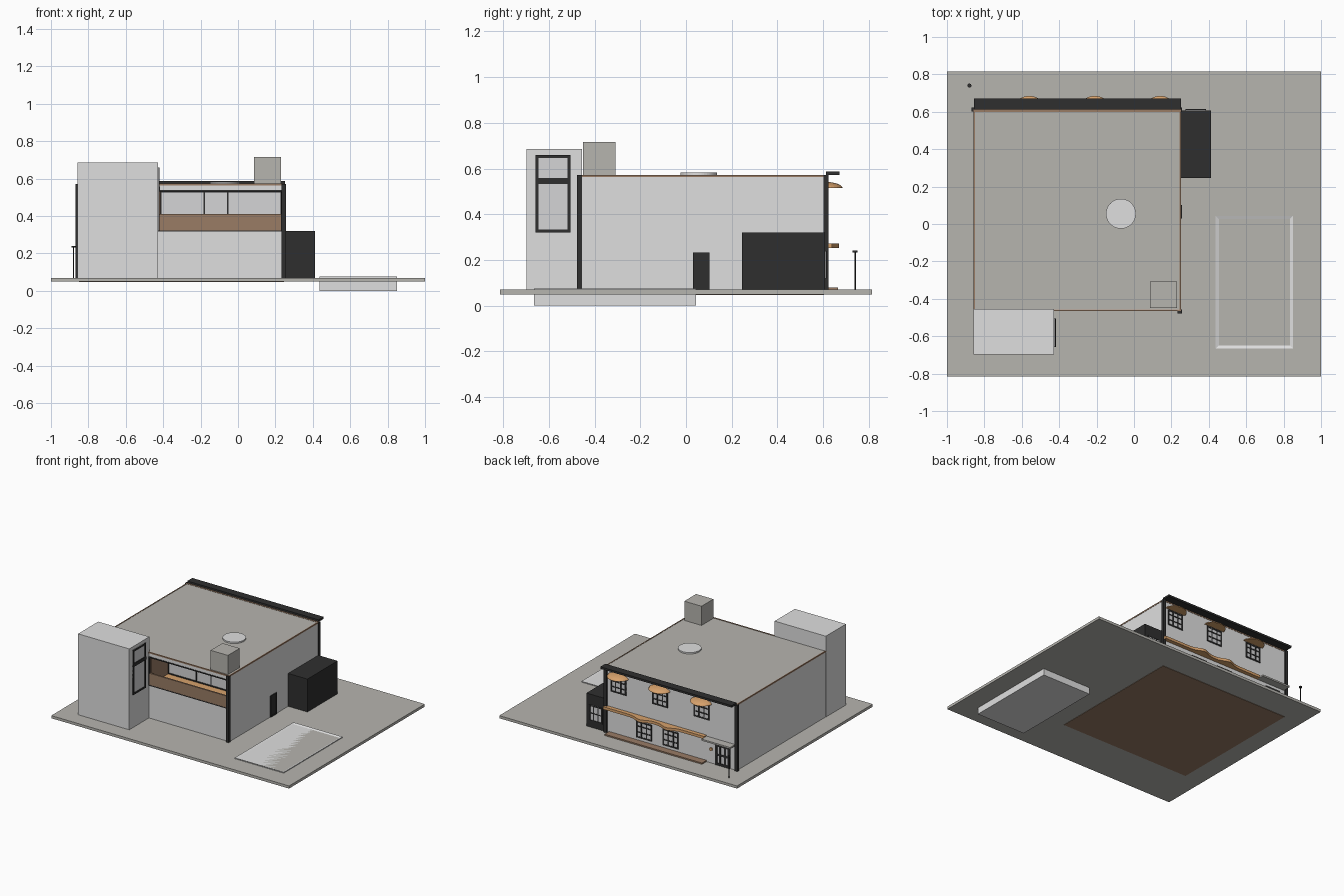
import bpy, bmesh, math
from mathutils import Matrix

if "Cube" in bpy.data.objects:
    bpy.data.objects.remove(bpy.data.objects["Cube"])


def mat(name, r, g, b):
    m = bpy.data.materials.new(name)
    m.diffuse_color = (r, g, b, 1)
    m.use_nodes = True
    m.node_tree.nodes["Principled BSDF"].inputs["Base Color"].default_value = m.diffuse_color
    return m


WHITE = mat("white_wall", .74, .74, .74)
GREY = mat("grey_concrete", .47, .46, .43)
BLACK = mat("black_metal", .028, .028, .028)
BROWN = mat("brown_wood", .32, .20, .13)
TAN = mat("tan_wood", .68, .36, .15)
GLASS = mat("pale_glass", .66, .66, .67)


def finish(name, bm, m):
    me = bpy.data.meshes.new(name)
    bmesh.ops.recalc_face_normals(bm, faces=bm.faces)
    bm.to_mesh(me)
    bm.free()
    me.materials.append(m)
    ob = bpy.data.objects.new(name, me)
    bpy.context.collection.objects.link(ob)
    return ob


def add_box(bm, x0, x1, y0, y1, z0, z1):
    mt = Matrix.Translation(((x0 + x1) / 2, (y0 + y1) / 2, (z0 + z1) / 2)) @ \
        Matrix.Diagonal((x1 - x0, y1 - y0, z1 - z0, 1))
    return bmesh.ops.create_cube(bm, size=1, matrix=mt)


def box(name, m, *dims):
    bm = bmesh.new()
    add_box(bm, *dims)
    return finish(name, bm, m)


def cyl(name, m, x, y, z0, z1, r, n=32, rot=Matrix()):
    bm = bmesh.new()
    bmesh.ops.create_cone(bm, cap_ends=True, segments=n, radius1=r, radius2=r, depth=z1 - z0,
                          matrix=Matrix.Translation((x, y, (z0 + z1) / 2)) @ rot)
    return finish(name, bm, m)


def window(name, axis, pos, a0, a1, z0, z1, cols=(), rows=(), t=.008, d=.006, glass=GLASS, bars=BLACK):
    """Glass plate plus a barred frame, on a wall facing axis 'x' or 'y'. cols/rows are fractions."""
    def dims(a, b, c, e, depth):
        lo, hi = sorted((pos, pos + depth))
        return (lo, hi, a, b, c, e) if axis == 'x' else (a, b, lo, hi, c, e)
    box(name + "_glass", glass, *dims(a0, a1, z0, z1, d * .4))
    bm = bmesh.new()
    add_box(bm, *dims(a0, a0 + t, z0, z1, d))
    add_box(bm, *dims(a1 - t, a1, z0, z1, d))
    add_box(bm, *dims(a0, a1, z0, z0 + t, d))
    add_box(bm, *dims(a0, a1, z1 - t, z1, d))
    for f in cols:
        c = a0 + f * (a1 - a0)
        add_box(bm, *dims(c - t * .4, c + t * .4, z0, z1, d))
    for f in rows:
        c = z0 + f * (z1 - z0)
        add_box(bm, *dims(a0, a1, c - t * .4, c + t * .4, d))
    finish(name + "_frame", bm, bars)


# Ground slab, floor plate seen from below
box("ground_slab", GREY, -1, 1, -.815, .815, .05, .07)
box("floor_plate", BROWN, -.85, .245, -.46, .605, .047, .0495)

# Pool basin with raised rim
bm = bmesh.new()
add_box(bm, .437, .85, -.665, .043, 0, .076)
top = max(bm.faces, key=lambda f: f.calc_center_median().z)
bmesh.ops.inset_region(bm, faces=[top], thickness=.023)
for v in top.verts:
    v.co.z -= .006
finish("pool_basin", bm, WHITE)

# House body with balcony recess cut out
house = box("house_body", WHITE, -.855, .25, -.46, .61, .06, .567)
cutter = box("balcony_cutter", WHITE, -.42, .236, -.6, -.24, .322, .537)
cutter.hide_render = True
cutter.hide_set(True)
mod = house.modifiers.new("recess", 'BOOLEAN')
mod.operation = 'DIFFERENCE'
mod.solver = 'EXACT'
mod.object = cutter

# Roof and its brown edge
box("roof", GREY, -.849, .244, -.454, .604, .56, .571)
bm = bmesh.new()
for d in ((-.857, -.849, -.462, .612), (.244, .252, -.462, .612),
          (-.857, .252, -.464, -.456), (-.857, .252, .6, .612)):
    add_box(bm, *d, .563, .573)
finish("roof_trim", bm, BROWN)
cyl("round_skylight", WHITE, -.07, .055, .565, .582, .08, 40)
box("chimney", GREY, .085, .23, -.45, -.308, .565, .717)
box("back_cornice", BLACK, -.855, .25, .612, .672, .572, .587)

# Corner posts
for i, (x, y) in enumerate(((.246, -.467), (.246, .612), (-.855, .612))):
    box(f"corner_post_{i}", BLACK, x - .013, x + .01, y - .011, y + .011, .07, .572)

# Stair tower with tall side window
box("tower", WHITE, -.857, -.427, -.697, -.455, .06, .685)
window("tower_window", 'x', -.427, -.658, -.505, .32, .66, t=.013, d=.008)
box("tower_window_bar", BLACK, -.427, -.418, -.658, -.505, .533, .558)

# Balcony: deck, side lining, parapet, glazing, opening frame
box("balcony_deck", TAN, -.42, .236, -.45, -.24, .32, .327)
box("balcony_side_lining", BROWN, -.422, -.414, -.45, -.24, .322, .537)
box("balcony_parapet", BROWN, -.42, .236, -.462, -.45, .322, .412)
window("balcony_glazing", 'y', -.24, -.42, .236, .325, .537, cols=(.367, .556), t=.01, d=-.008)
bm = bmesh.new()
add_box(bm, -.427, .236, -.464, -.452, .53, .538)
add_box(bm, -.427, .236, -.464, -.452, .317, .323)
add_box(bm, -.427, -.419, -.464, -.452, .32, .538)
add_box(bm, .229, .237, -.464, -.452, .32, .538)
finish("balcony_frame", bm, BLACK)

# Garage annex with back window, side door
box("garage_annex", BLACK, .25, .412, .245, .608, .06, .32)
window("garage_window", 'y', .608, .275, .385, .12, .24, (.33, .67), (.5,), t=.008)
window("side_door", 'x', .25, .03, .102, .07, .232, t=.009, d=.007, glass=BLACK)

# Back windows: three upper with dome awnings, two lower
for i, x in enumerate((-.56, -.21, .14)):
    window(f"upper_window_{i}", 'y', .61, x - .065, x + .065, .39, .51, (.33, .67), (.35, .7), t=.01)
    bm = bmesh.new()
    bmesh.ops.create_uvsphere(bm, u_segments=32, v_segments=16, radius=1,
                              matrix=Matrix.Translation((x, .605, .515)) @ Matrix.Diagonal((.085, .08, .027, 1)))
    for co, no in (((0, 0, .515), (0, 0, 1)), ((0, .606, 0), (0, 1, 0))):
        bmesh.ops.bisect_plane(bm, geom=bm.verts[:] + bm.edges[:] + bm.faces[:],
                               plane_co=co, plane_no=no, clear_inner=True)
        bmesh.ops.holes_fill(bm, edges=[e for e in bm.edges if e.is_boundary])
    finish(f"awning_{i}", bm, TAN)
for i, x in enumerate((-.30, -.076)):
    window(f"lower_window_{i}", 'y', .61, x - .065, x + .065, .1, .225, (.33, .67), (.35, .7), t=.01)

# Scalloped ledge over the lower windows
bm = bmesh.new()
xs = [-.6 + .85 * i / 60 for i in range(61)]
edge = [(x, .64 + .03 * sum(math.exp(-((x - c) / .055) ** 2) for c in (-.30, -.076))) for x in xs]
f = bm.faces.new([bm.verts.new((x, y, .252)) for x, y in [(-.6, .605)] + edge + [(.25, .605)]])
ext = bmesh.ops.extrude_face_region(bm, geom=[f])["geom"]
for v in ext:
    if isinstance(v, bmesh.types.BMVert):
        v.co.z += .02
finish("scalloped_ledge", bm, TAN)

# Entrance: door, canopy, wall light; planting strip
window("entrance_door", 'y', .61, -.8, -.675, .07, .23, (.33, .67), (.5,), t=.018)
box("entrance_canopy", GREY, -.84, -.6, .605, .67, .252, .264)
cyl("wall_light", TAN, -.64, .614, .172, .182, .012, 16, Matrix.Rotation(math.pi / 2, 4, 'X'))
box("planting_strip", BROWN, -.6, .22, .61, .665, .068, .08)

# Lamp post
cyl("lamp_post", BLACK, -.88, .74, .07, .235, .003, 8)
cyl("lamp_head", BLACK, -.88, .74, .232, .241, .011, 12)
